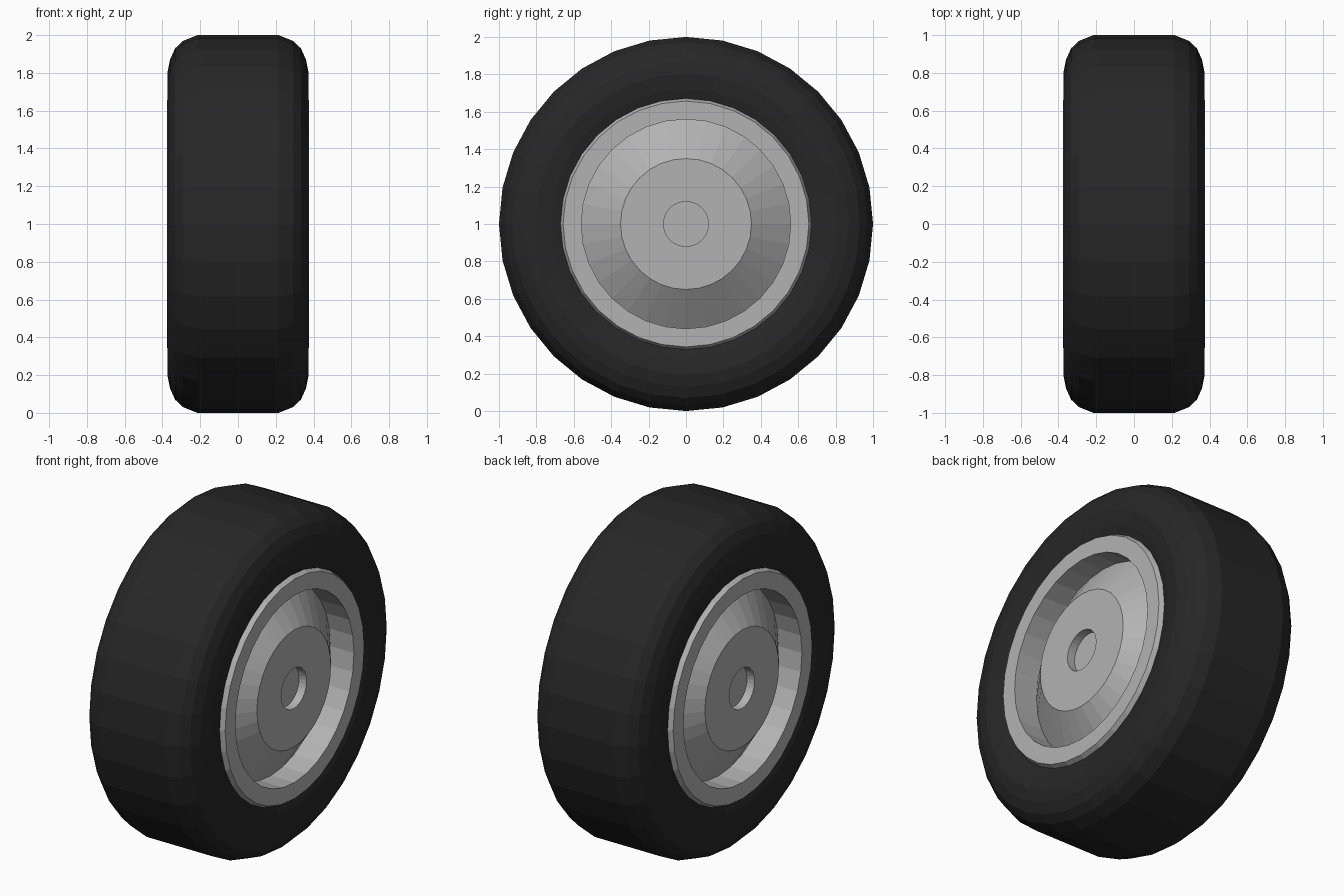
import bpy, math

if "Cube" in bpy.data.objects:
    bpy.data.objects.remove(bpy.data.objects["Cube"])

SIDES = 32


def lathe(name, half_profile, capped=False):
    """Spin (x, radius) points around the x axis; the profile is mirrored across x = 0."""
    profile = half_profile + [(-x, r) for x, r in reversed(half_profile)]
    verts, faces = [], []
    for x, r in profile:
        for i in range(SIDES):
            a = 2 * math.pi * i / SIDES
            verts.append((x, r * math.sin(a), 1 + r * math.cos(a)))
    n = len(profile)
    for k in range(n - 1):
        for i in range(SIDES):
            j = (i + 1) % SIDES
            a, b = k * SIDES, (k + 1) * SIDES
            faces.append((a + i, b + i, b + j, a + j))
    if capped:
        faces.append(tuple(range(SIDES)))
        faces.append(tuple(reversed(range((n - 1) * SIDES, n * SIDES))))
    mesh = bpy.data.meshes.new(name)
    mesh.from_pydata(verts, [], faces)
    # consistent outward normals
    import bmesh
    bm = bmesh.new()
    bm.from_mesh(mesh)
    bmesh.ops.recalc_face_normals(bm, faces=bm.faces)
    bm.to_mesh(mesh)
    bm.free()
    obj = bpy.data.objects.new(name, mesh)
    bpy.context.collection.objects.link(obj)
    return obj


# rubber tire: sidewall, rounded shoulder, flat tread
tire = lathe("tire", [(0.345, 0.66), (0.362, 0.72), (0.373, 0.805), (0.36, 0.87),
                      (0.333, 0.93), (0.29, 0.97), (0.215, 1.0)])
rubber = bpy.data.materials.new("rubber")
rubber.diffuse_color = (0.02, 0.02, 0.02, 1)
rubber.use_nodes = True
rubber.node_tree.nodes["Principled BSDF"].inputs["Base Color"].default_value = rubber.diffuse_color
tire.data.materials.append(rubber)

# metal rim: axle recess, hub face, cone, well wall, flat lip, bevelled edge
rim = lathe("rim", [(0.32, 0.12), (0.37, 0.12), (0.37, 0.35), (0.22, 0.56),
                    (0.375, 0.56), (0.375, 0.657), (0.34, 0.675)], capped=True)
metal = bpy.data.materials.new("metal")
metal.diffuse_color = (0.45, 0.45, 0.45, 1)
metal.use_nodes = True
metal.node_tree.nodes["Principled BSDF"].inputs["Base Color"].default_value = metal.diffuse_color
rim.data.materials.append(metal)
